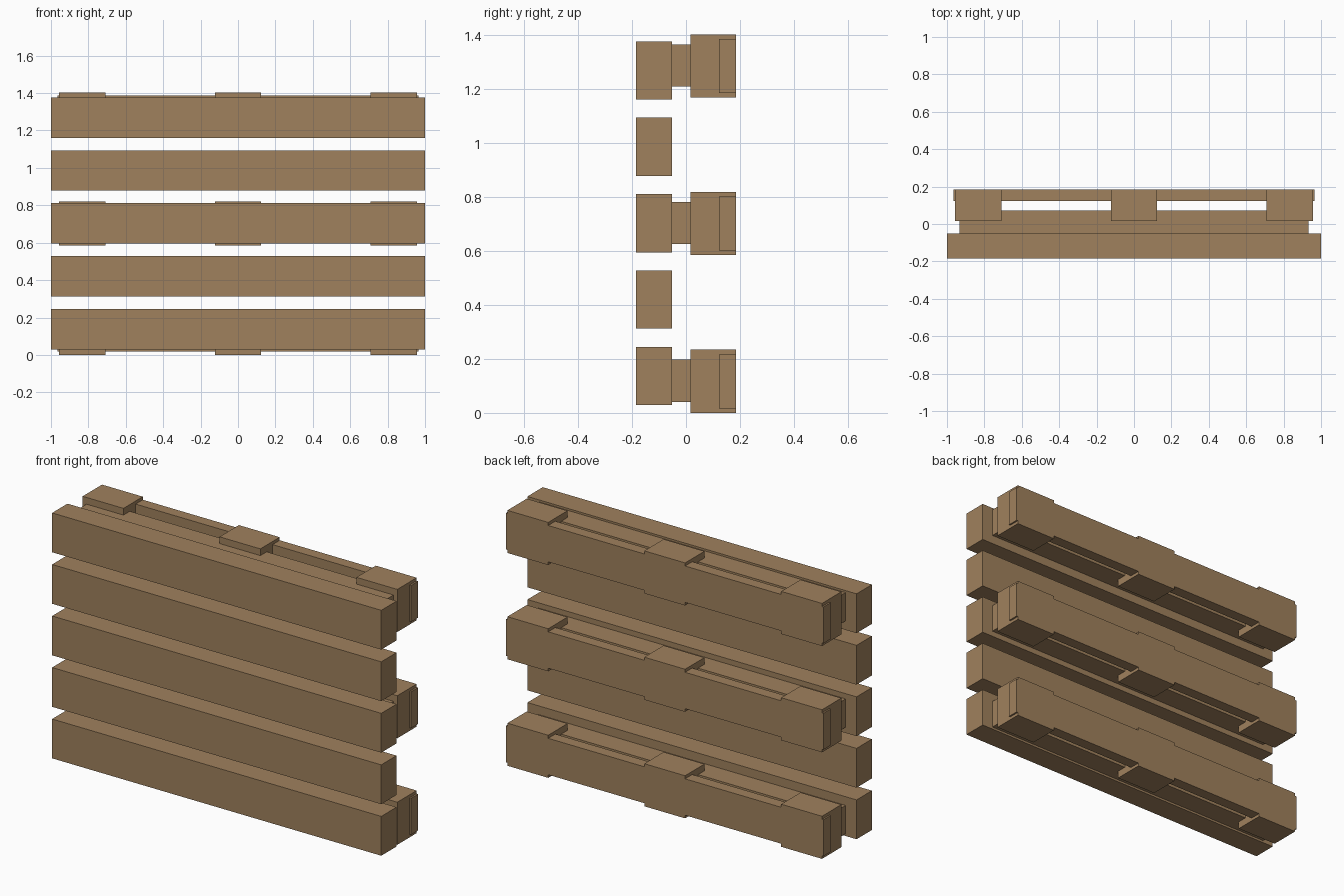
import bpy, bmesh
from mathutils import Matrix, Vector

if "Cube" in bpy.data.objects:
    bpy.data.objects.remove(bpy.data.objects["Cube"])

wood = bpy.data.materials.new("wood")
wood.diffuse_color = (0.35, 0.22, 0.11, 1)
wood.use_nodes = True
wood.node_tree.nodes["Principled BSDF"].inputs["Base Color"].default_value = wood.diffuse_color


def box(name, x, y, z):
    """Box spanning the (low, high) ranges on each axis."""
    lo, hi = Vector((x[0], y[0], z[0])), Vector((x[1], y[1], z[1]))
    bm = bmesh.new()
    bmesh.ops.create_cube(bm, size=1, matrix=Matrix.Diagonal((*(hi - lo), 1)))
    mesh = bpy.data.meshes.new(name)
    bm.to_mesh(mesh)
    bm.free()
    mesh.materials.append(wood)
    obj = bpy.data.objects.new(name, mesh)
    obj.location = (lo + hi) / 2
    bpy.context.collection.objects.link(obj)
    return obj


def around(c, half):
    return (c - half, c + half)


# Five deck boards across the front
for i, z in enumerate((0.137, 0.420, 0.703, 0.986, 1.269)):
    box(f"deck_board_{i + 1}", (-1, 1), (-0.185, -0.052), around(z, 0.108))

# Three runners behind the deck: stringer, back board and spacer blocks
for i, z in enumerate((0.117, 0.702, 1.286)):
    box(f"stringer_{i + 1}", around(0, 0.933), (-0.052, 0.072),
        around(z + 0.002, 0.078))
    box(f"back_board_{i + 1}", around(0, 0.965), (0.123, 0.185), around(z, 0.1))
    for j, x in enumerate((-0.832, 0, 0.832)):
        box(f"spacer_block_{i + 1}_{j + 1}", around(x, 0.124), (0.017, 0.185),
            around(z, 0.117))
